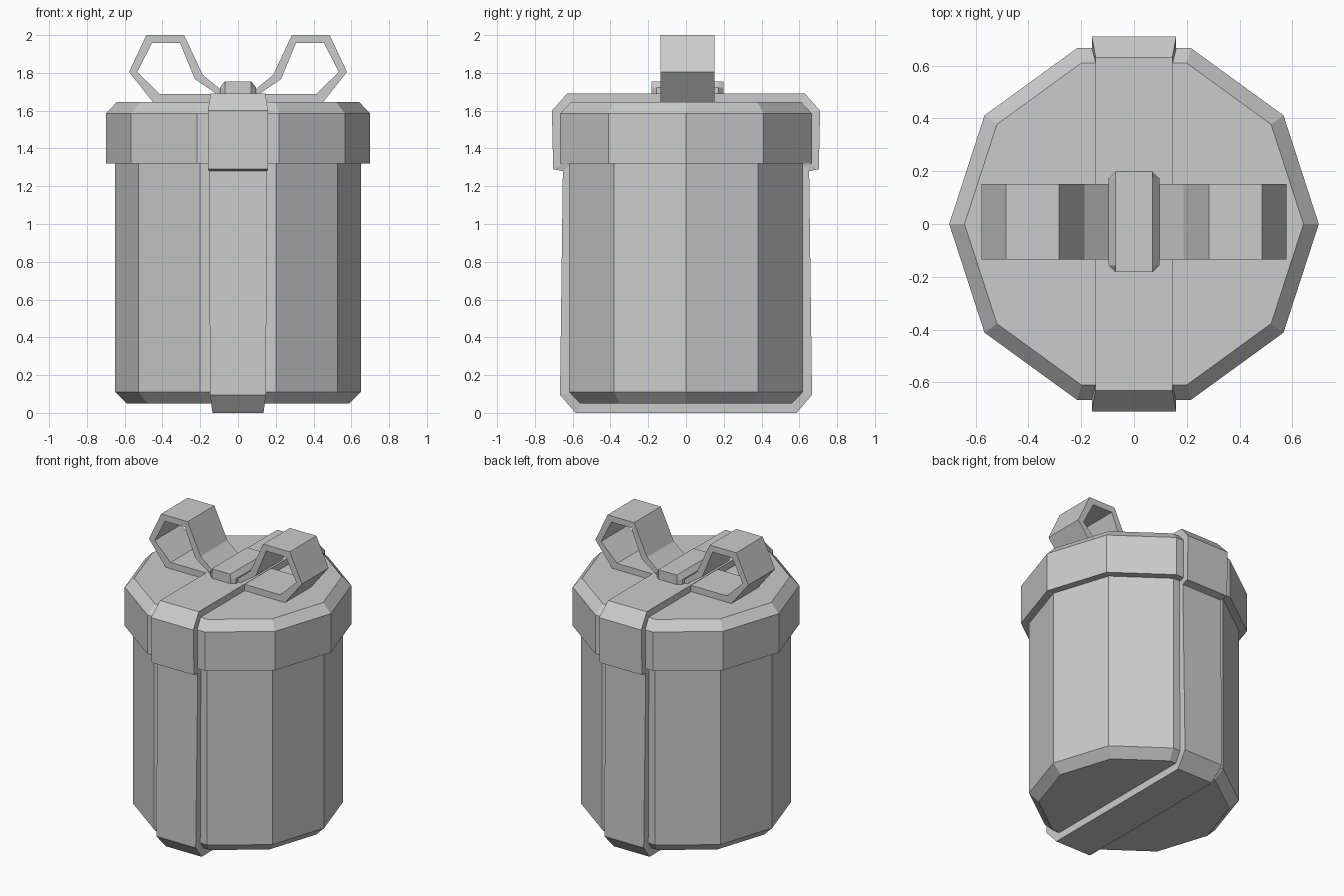
import bpy, bmesh
from math import cos, sin, pi

if "Cube" in bpy.data.objects:
    bpy.data.objects.remove(bpy.data.objects["Cube"])


def loft(name, rings, cap=True, closed=False):
    """Skin a list of equal-length vertex rings."""
    bm = bmesh.new()
    rows = [[bm.verts.new(p) for p in ring] for ring in rings]
    pairs = list(zip(rows, rows[1:] + rows[:1])) if closed else list(zip(rows, rows[1:]))
    for a, b in pairs:
        for i in range(len(a)):
            j = (i + 1) % len(a)
            bm.faces.new((a[i], a[j], b[j], b[i]))
    if cap and not closed:
        bm.faces.new(rows[0])
        bm.faces.new(rows[-1])
    bmesh.ops.recalc_face_normals(bm, faces=bm.faces)
    mesh = bpy.data.meshes.new(name)
    bm.to_mesh(mesh)
    bm.free()
    obj = bpy.data.objects.new(name, mesh)
    bpy.context.collection.objects.link(obj)
    return obj


def decagon(r, z):
    return [(r * cos(i * pi / 5), r * sin(i * pi / 5), z) for i in range(10)]


# Ten-sided box and its overhanging lid
loft("box", [decagon(0.59, 0.05), decagon(0.65, 0.11), decagon(0.65, 1.33)])
loft("lid", [decagon(0.70, 1.32), decagon(0.70, 1.585), decagon(0.642, 1.645)])

# Ribbon wrapped around front, base, back and top: (y, z, half width)
outer = [(0.63, 1.69, 0.145), (0.71, 1.60, 0.16), (0.703, 1.29, 0.16),
         (0.652, 1.28, 0.153), (0.667, 0.095, 0.148), (0.585, 0.0, 0.135)]
inner = [(0.60, 1.64), (0.66, 1.58), (0.66, 1.315),
         (0.612, 1.315), (0.612, 0.11), (0.555, 0.055)]
half = [[(-w, y, z), (w, y, z), (w, iy, iz), (-w, iy, iz)]
        for (y, z, w), (iy, iz) in zip(outer, inner)]
other = [[(x, -y, z) for x, y, z in ring] for ring in reversed(half)]
loft("ribbon", half + other, closed=True)

# Bow loops, left and right
bow_out = [(0.577, 1.805), (0.485, 2.0), (0.285, 2.0),
           (0.187, 1.79), (0.01, 1.645), (0.45, 1.645)]
bow_in = [(0.534, 1.805), (0.455, 1.958), (0.307, 1.958),
          (0.228, 1.767), (0.112, 1.688), (0.413, 1.688)]
y0, y1 = -0.135, 0.152
for side, s in (("left", -1), ("right", 1)):
    loft("bow_loop_" + side,
         [[(s * a, y0, b), (s * a, y1, b), (s * c, y1, d), (s * c, y0, d)]
          for (a, b), (c, d) in zip(bow_out, bow_in)], closed=True)


# Bow knot with bevelled sides
def knot_ring(x_mid, z):
    yc, end, mid = 0.008, 0.19, 0.165
    pts = [(0.07, end), (x_mid, mid), (x_mid, -mid), (0.07, -end),
           (-0.07, -end), (-x_mid, -mid), (-x_mid, mid), (-0.07, end)]
    return [(x, y + yc, z) for x, y in pts]


loft("bow_knot", [knot_ring(0.096, 1.68), knot_ring(0.096, 1.722), knot_ring(0.07, 1.755)])
